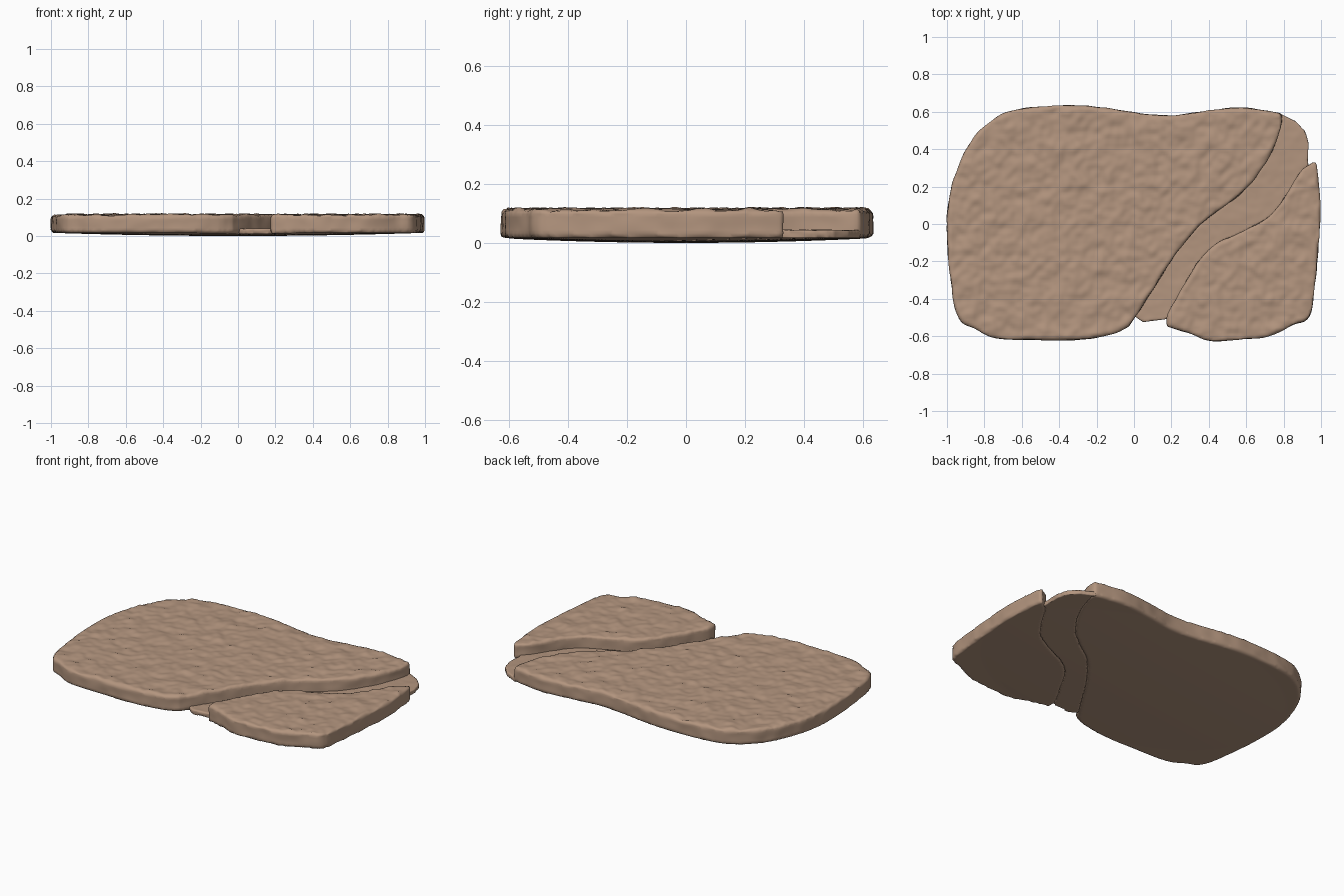
import bpy, bmesh
from mathutils import Vector, noise

if "Cube" in bpy.data.objects:
    bpy.data.objects.remove(bpy.data.objects["Cube"])

clay = bpy.data.materials.new("clay")
clay.diffuse_color = (0.45, 0.30, 0.21, 1)
clay.use_nodes = True
clay.node_tree.nodes["Principled BSDF"].inputs["Base Color"].default_value = clay.diffuse_color


def spline(points, steps=6):
    """Smooth open curve through the given points (Catmull-Rom)."""
    p = [Vector(q) for q in points]
    p = [2 * p[0] - p[1]] + p + [2 * p[-1] - p[-2]]
    out = []
    for i in range(1, len(p) - 2):
        a, b, c, d = p[i - 1:i + 3]
        for k in range(steps):
            t = k / steps
            out.append(0.5 * (2 * b + (c - a) * t + (2 * a - 5 * b + 4 * c - d) * t * t
                              + (3 * b - a - 3 * c + d) * t ** 3))
    return out + [p[-2]]


def shift(points, dx):
    return [p + Vector((dx, 0)) for p in points]


def slab(name, outline, top, bevel, voxel, rough):
    """Extrude an outline, round its rim, then give it a hammered stone top."""
    bm = bmesh.new()
    face = bm.faces.new([bm.verts.new((p.x, p.y, 0)) for p in outline])
    ext = bmesh.ops.extrude_face_region(bm, geom=[face])
    for v in ext["geom"]:
        if isinstance(v, bmesh.types.BMVert):
            v.co.z = top
    bmesh.ops.recalc_face_normals(bm, faces=bm.faces)
    mesh = bpy.data.meshes.new(name)
    bm.to_mesh(mesh)
    bm.free()
    ob = bpy.data.objects.new(name, mesh)
    bpy.context.collection.objects.link(ob)
    if bevel:
        mod = ob.modifiers.new("rim", 'BEVEL')
        mod.width, mod.segments = bevel, 3
        mod.limit_method, mod.angle_limit = 'ANGLE', 0.9
    mod = ob.modifiers.new("dense", 'REMESH')
    mod.mode, mod.voxel_size = 'VOXEL', voxel
    dg = bpy.context.evaluated_depsgraph_get()
    ob.data = bpy.data.meshes.new_from_object(ob.evaluated_get(dg))
    ob.modifiers.clear()
    ob.data.name = name

    # read everything once, so normals are not recomputed after each move
    coords = [v.co.copy() for v in ob.data.vertices]
    normals = [v.normal.copy() for v in ob.data.vertices]
    flat = []
    for co, n in zip(coords, normals):
        x, y, z = co
        # lumpy top
        if rough and z > top - 0.004 and n.z > 0.8:
            p = Vector((x, y, 0))
            co.z += rough * (noise.noise(p * 11) + 0.7 * noise.noise(p * 26) + 0.2)
        # gently domed underside
        lift = 0.017 * min(1, x * x + (y / 0.65) ** 2)
        co.z += lift * max(0, 1 - z / 0.1)
        # uneven sides
        if abs(n.z) < 0.5:
            co += n * (0.004 * noise.noise(Vector((x, y, z)) * 14))
        flat.extend(co)
    ob.data.vertices.foreach_set("co", flat)
    ob.data.update()
    ob.data.materials.clear()
    ob.data.materials.append(clay)
    ob.data.shade_smooth()
    return ob


# river banks, from the back right to the front
left_bank = spline([(.79, .59), (.785, .52), (.73, .37), (.62, .21), (.51, .115),
                    (.38, .02), (.28, -.09), (.19, -.21), (.09, -.37), (-.03, -.55)])
right_bank = spline([(.95, .325), (.89, .28), (.81, .15), (.72, .04), (.57, -.045),
                     (.45, -.10), (.35, -.19), (.26, -.34), (.18, -.48), (.175, -.55)])

# large left slab
left_rim = spline([(-.03, -.55), (-.12, -.59), (-.30, -.62), (-.50, -.62), (-.74, -.61),
                   (-.85, -.56), (-.94, -.50), (-.98, -.30), (-1, -.05), (-.99, .13),
                   (-.95, .28), (-.88, .43), (-.78, .54), (-.64, .61), (-.36, .634),
                   (-.15, .62), (.05, .59), (.20, .58), (.35, .60), (.55, .622),
                   (.68, .61), (.79, .59)])
slab("left_slab", left_rim[:-1] + left_bank[:-1], 0.111, 0.016, 0.013, 0.009)

# small right slab; its rim runs front to back, then the bank returns
right_rim = spline([(.175, -.55), (.30, -.585), (.41, -.625), (.60, -.615), (.72, -.60),
                    (.85, -.54), (.94, -.49), (.97, -.30), (.995, 0), (.995, .12),
                    (.975, .32), (.95, .325)])
slab("right_slab", right_rim[:-1] + right_bank[:-1], 0.111, 0.016, 0.013, 0.009)

# low river bed joining the two slabs
front_end = [Vector((.05, -.525)), Vector((.11, -.515))]
back_end = [Vector(p) for p in ((.93, .35), (.935, .42), (.915, .50), (.86, .55))]
bed = ([p for p in shift(left_bank, -.01) if p.y > -.515] + front_end
       + [p for p in reversed(shift(right_bank, .01)) if p.y > -.515 and p.x < .94] + back_end)
slab("river_bed", bed, 0.032, 0, 0.010, 0.002)
